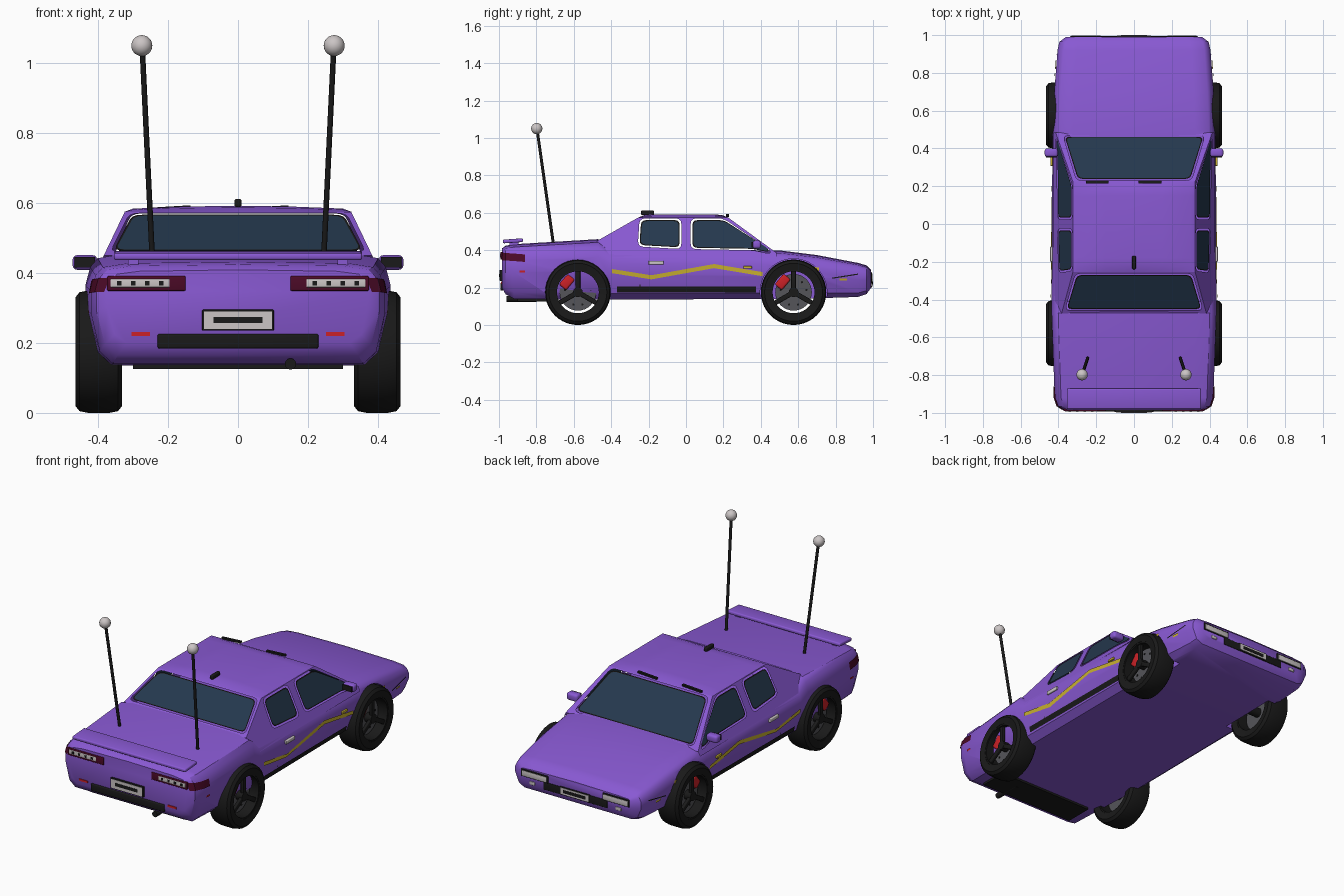
import bpy, bmesh, math
from mathutils import Vector, Matrix

if "Cube" in bpy.data.objects:
    bpy.data.objects.remove(bpy.data.objects["Cube"])


def material(name, rgb):
    m = bpy.data.materials.new(name)
    m.use_nodes = True
    m.diffuse_color = (*rgb, 1)
    m.node_tree.nodes["Principled BSDF"].inputs["Base Color"].default_value = (*rgb, 1)
    return m


PURPLE = material("purple paint", (.25, .1, .65))
GLASS = material("blue tinted glass", (.018, .04, .075))
BLACK = material("black rubber", (.01, .01, .01))
YELLOW = material("yellow stripe", (.6, .45, .03))
RED = material("red", (.6, .015, .02))
MAROON = material("dark red lens", (.07, .003, .02))
SILVER = material("silver", (.6, .56, .56))
GREY = material("disc grey", (.09, .09, .1))
made = []


def finish(name, bm, mat, outward=False):
    if outward:  # open sheets: turn faces away from the car's middle
        bm.normal_update()
        flip = [f for f in bm.faces if f.normal.dot(f.calc_center_median() - Vector((0, 0, .3))) < 0]
        bmesh.ops.reverse_faces(bm, faces=flip)
    else:
        bmesh.ops.recalc_face_normals(bm, faces=bm.faces)
    me = bpy.data.meshes.new(name)
    bm.to_mesh(me)
    bm.free()
    me.materials.append(mat)
    ob = bpy.data.objects.new(name, me)
    bpy.context.collection.objects.link(ob)
    made.append(ob)
    return ob


def loft(name, rings, mat, closed=True, loop=False, cap=False, outward=False):
    bm = bmesh.new()
    vs = [[bm.verts.new(p) for p in r] for r in rings]
    n, m = len(vs), len(vs[0])
    for i in range(n if loop else n - 1):
        a, b = vs[i], vs[(i + 1) % n]
        for j in range(m if closed else m - 1):
            k = (j + 1) % m
            bm.faces.new((a[j], a[k], b[k], b[j]))
    if cap:
        bm.faces.new(vs[0])
        bm.faces.new(vs[-1])
    return finish(name, bm, mat, outward)


def box(name, c, size, mat, bevel=0, rot=None):
    bm = bmesh.new()
    bmesh.ops.create_cube(bm, size=1)
    bmesh.ops.scale(bm, vec=size, verts=bm.verts)
    if bevel:
        bmesh.ops.bevel(bm, geom=bm.edges[:], offset=bevel, segments=3, profile=.5, affect='EDGES')
    bm.transform(Matrix.Translation(c) @ (rot or Matrix()))
    return finish(name, bm, mat)


def rod(name, p, q, r, mat, n=24):
    p, q = Vector(p), Vector(q)
    bm = bmesh.new()
    bmesh.ops.create_cone(bm, cap_ends=True, segments=n, radius1=r, radius2=r, depth=(q - p).length)
    bm.transform(Matrix.Translation((p + q) / 2) @ (q - p).to_track_quat('Z', 'Y').to_matrix().to_4x4())
    return finish(name, bm, mat)


# Body: one cross-section scaled along the length (y, half width, bottom, top)
SEC = [(.85, 0), (.94, .12), (1, .5), (1, .72), (.97, .88), (.92, .96), (.75, 1)]
STN = [(-.985, .375, .2, .405), (-.965, .405, .165, .42), (-.92, .42, .14, .428),
       (-.47, .436, .135, .455), (-.41, .436, .135, .405), (.43, .432, .14, .395),
       (.5, .43, .14, .395), (.7, .422, .143, .37), (.92, .405, .15, .328),
       (.965, .395, .165, .315), (.99, .36, .2, .29)]


def section(y, w, b, t):
    half = [(w * u, y, b + (t - b) * v) for u, v in SEC]
    return half + [(0, y, t + .004)] + [(-x, y, z) for x, y, z in reversed(half)]


def skin(y, z):
    """Half width of the body at a given length and height."""
    for a, b in zip(STN, STN[1:]):
        if a[0] <= y <= b[0]:
            k = (y - a[0]) / (b[0] - a[0])
            w, lo, hi = (p + (q - p) * k for p, q in zip(a[1:], b[1:]))
    f = (z - lo) / (hi - lo)
    for (u, v), (u2, v2) in zip(SEC, SEC[1:]):
        if v <= f <= v2:
            return w * (u + (u2 - u) * (f - v) / (v2 - v))
    return w * .85


body = loft("body", [section(*s) for s in STN], PURPLE, cap=True)
WHEELS = [(s, y) for s in (1, -1) for y in (-.578, .575)]
cutters = []
for s, y in WHEELS:
    c = rod("arch_cutter", (s * .31, y, .175), (s * .6, y, .175), .179, PURPLE, 40)
    c.hide_render = True
    cutters.append(c)
    mod = body.modifiers.new("arch", 'BOOLEAN')
    mod.operation, mod.object, mod.solver = 'DIFFERENCE', c, 'EXACT'
cut = bpy.data.meshes.new_from_object(body.evaluated_get(bpy.context.evaluated_depsgraph_get()))
body.modifiers.clear()
body.data = cut
for c in cutters:
    made.remove(c)
    bpy.data.objects.remove(c)


# Cabin: flat panels with rounded window openings
def rounded(poly, r):
    out = []
    for i, p in enumerate(poly):
        p = Vector(p)
        a, b = Vector(poly[i - 1]) - p, Vector(poly[(i + 1) % len(poly)]) - p
        a, b = (p + d.normalized() * min(r, d.length * .45) for d in (a, b))
        out += [a * (1 - t) ** 2 + p * 2 * t * (1 - t) + b * t * t for t in (0, .33, .67, 1)]
    return out


def shrink(poly, d):
    lo = [min(p[i] for p in poly) for i in (0, 1)]
    hi = [max(p[i] for p in poly) for i in (0, 1)]
    return [[(p[i] - (lo[i] + hi[i]) / 2) * (1 - 2 * d / (hi[i] - lo[i])) + (lo[i] + hi[i]) / 2
             for i in (0, 1)] for p in poly]


def panel(name, outer, holes, place, mat):
    bm = bmesh.new()
    for poly in [outer] + holes:
        vs = [bm.verts.new((p[0], p[1], 0)) for p in poly]
        for i, v in enumerate(vs):
            bm.edges.new((vs[i - 1], v))
    bmesh.ops.triangle_fill(bm, use_beauty=True, edges=bm.edges[:], normal=(0, 0, 1))
    for v in bm.verts:
        v.co = place(v.co.x, v.co.y)
    finish(name, bm, mat, True)


def glazed(name, outer, holes, place):
    holes = [rounded(h, .03) for h in holes]
    panel(name + "_panel", outer, holes, place, PURPLE)
    for h in holes:
        seal, pane = shrink(h, .009), shrink(h, .015)
        panel(name + "_seal", seal, [pane], place, BLACK)
        panel(name + "_glass", pane, [], place, GLASS)


def side_x(z):
    return .415 - (z - .385) * .48


for s in (1, -1):
    glazed("cabin_side",
           [(-.475, .36), (-.475, .45), (-.255, .575), (.225, .575), (.485, .385), (.485, .36)],
           [[(-.258, .42), (-.025, .406), (-.025, .57), (-.248, .57)],
            [(.025, .406), (.025, .57), (.2, .57), (.45, .4), (.45, .38), (.36, .4)]],
           lambda u, v: Vector((s * side_x(v), u, v)))
for name, base, top, low, high in (("windscreen", (.485, .385), (.225, .575), .375, .305),
                                   ("rear_window", (-.475, .45), (-.255, .575), .365, .31)):
    base, top = Vector(base), Vector(top)
    L = (top - base).length
    w0, w1 = side_x(base.y), side_x(top.y)

    def place(u, v):
        p = base.lerp(top, v / L)
        return Vector((u, p.x, p.y))
    glazed(name, [(-w0, 0), (w0, 0), (w1, L), (-w1, L)],
           [[(-low, .02), (low, .02), (high, L - .008), (-high, L - .008)]], place)
ROOF = [(-.324, 0), (-.3, .009), (-.15, .015), (0, .017), (.15, .015), (.3, .009), (.324, 0)]
loft("roof", [[(x, y, .575 + h * k) for x, h in ROOF]
              for y, k in ((-.255, 0), (-.225, .7), (-.18, 1), (.15, 1), (.195, .7), (.225, 0))],
     PURPLE, closed=False, outward=True)


# Painted and trim strips following the body side
def ribbon(name, path, h, mat):
    for s in (1, -1):
        loft(name, [[(s * (skin(y, z + d) + .005), y, z + d) for d in (-h, h)] for y, z in path],
             mat, closed=False, outward=True)


ribbon("side_stripe", [(-.395, .288), (-.185, .255), (.15, .315), (.41, .272)], .011, YELLOW)
ribbon("fender_stripe", [(.67, .3), (.71, .298)], .01, YELLOW)
ribbon("sill", [(-.37, .19), (.375, .19)], .015, BLACK)
ribbon("door_seam", [(-.248, .3), (-.244, .3)], .095, BLACK)
ribbon("front_marker", [(.82, .243), (.86, .243)], .006, YELLOW)
ribbon("rear_marker", [(-.89, .287), (-.86, .287)], .005, RED)
ribbon("tail_lamp_side", [(-.983, .365), (-.965, .365), (-.92, .362), (-.86, .357)], .02, MAROON)
ribbon("headlamp_trim", [(.78, .25), (.92, .272)], .003, BLACK)

# Wheels
TYRE = [(.12, -.06), (.155, -.067), (.17, -.055), (.175, -.03), (.175, .03), (.17, .055),
        (.155, .067), (.12, .06)]
RIM = [(.123, -.058), (.123, .058), (.112, .058), (.112, -.058)]
for s, y in WHEELS:
    hub = Vector((s * .398, y, .175))
    for name, prof in (("tyre", TYRE), ("rim", RIM)):
        loft(name, [[hub + Vector((x, r * math.cos(a), r * math.sin(a))) for r, x in prof]
                    for a in (math.tau * i / 40 for i in range(40))], BLACK, loop=True)
    out = Vector((s, 0, 0))
    rod("brake_disc", hub - out * .01, hub + out * .01, .098, GREY, 32)
    rod("hub", hub - out * .085, hub + out * .05, .026, BLACK)
    for i in range(3):
        turn = Matrix.Rotation(math.tau * i / 3, 4, 'X')
        box("spoke", hub + out * .04 + turn @ Vector((0, 0, .065)), (.018, .026, .105), BLACK, .004, turn)
    for i in range(9):
        d = Matrix.Rotation(math.tau * i / 9, 4, 'X') @ Vector((0, 0, .07))
        rod("disc_hole", hub + d, hub + d + out * .013, .006, BLACK, 8)
    box("caliper", hub + Vector((s * .015, -.058, .055)), (.03, .05, .075), RED, .01,
        Matrix.Rotation(math.radians(-40), 4, 'X'))

# Mirrors, handles, aerials and lamps, both sides
for s in (1, -1):
    box("mirror", (s * .438, .378, .43), (.07, .045, .042), PURPLE, .013)
    box("mirror_glass", (s * .438, .354, .43), (.058, .006, .03), BLACK)
    box("rear_handle", (s * .437, -.16, .333), (.014, .08, .02), SILVER, .004)
    box("front_handle", (s * .437, .33, .308), (.012, .045, .014), YELLOW, .003)
    rod("aerial", (s * .245, -.71, .44), (s * .274, -.797, 1.05), .008, BLACK, 12)
    bm = bmesh.new()
    bmesh.ops.create_uvsphere(bm, u_segments=24, v_segments=14, radius=.03,
                              matrix=Matrix.Translation((s * .275, -.798, 1.05)))
    finish("aerial_ball", bm, SILVER)
    box("tail_lamp", (s * .262, -.985, .37), (.225, .012, .042), MAROON, .004)
    box("tail_lamp_lens", (s * .28, -.99, .371), (.17, .007, .024), SILVER, .003)
    for i in range(4):
        box("lamp_dot", (s * (.22 + .04 * i), -.993, .371), (.013, .005, .013), BLACK)
    box("rear_reflector", (s * .278, -.985, .226), (.052, .008, .011), RED)
    box("headlamp_surround", (s * .255, .99, .262), (.17, .008, .042), BLACK, .003)
    box("headlamp", (s * .255, .993, .26), (.155, .01, .03), SILVER, .004)
    box("fog_lamp", (s * .27, .99, .215), (.035, .009, .018), SILVER, .003)
    box("wiper", (s * .14 - .055, .222, .585), (.12, .014, .01), BLACK, 0,
        Matrix.Rotation(-.06, 4, 'Y'))
    box("spoiler_foot", (s * .3, -.92, .43), (.03, .05, .03), PURPLE)

# Centre parts
tilt = Matrix.Rotation(math.radians(4), 4, 'X')
box("spoiler", (0, -.925, .45), (.71, .108, .02), PURPLE, .007, tilt)
box("rear_bumper_strip", (0, -.985, .205), (.46, .016, .042), BLACK, .006)
box("front_grille", (0, .988, .222), (.4, .012, .044), BLACK, .004)
for end, z, w in ((-1, .265, .205), (1, .225, .19)):
    box("plate_frame", (0, end * .989, z), (w, .014, .06 if end < 0 else .045), BLACK, .003)
    box("number_plate", (0, end * .994, z), (w - .012, .008, .05 if end < 0 else .036), SILVER)
    box("plate_bar", (0, end * .9965, z), (.14, .007, .017), BLACK)
box("roof_fin", (0, -.205, .6), (.02, .07, .024), BLACK, .006)
rod("exhaust", (.15, -.96, .14), (.15, -.8, .14), .016, BLACK)
box("rear_skirt", (0, -.82, .132), (.6, .16, .012), BLACK)

# Soft shading with crisp edges
bpy.ops.object.select_all(action='DESELECT')
for ob in made:
    ob.select_set(True)
bpy.context.view_layer.objects.active = body
bpy.ops.object.shade_smooth_by_angle(angle=math.radians(35))
